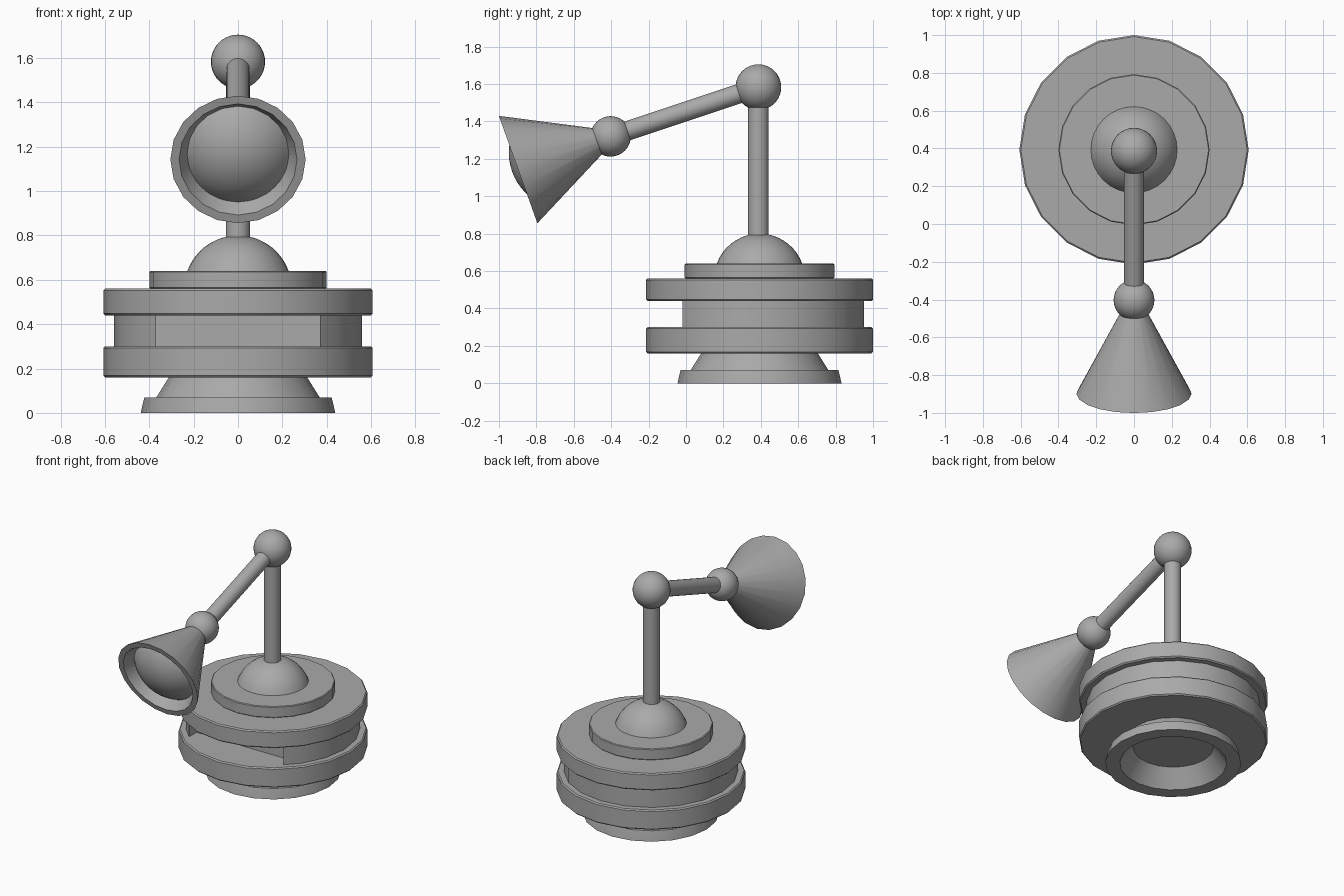
import bpy, bmesh, math
from mathutils import Vector, Matrix

if "Cube" in bpy.data.objects:
    bpy.data.objects.remove(bpy.data.objects["Cube"])

AXIS_Y = 0.393   # the base and pole stand on this line
SIDES = 20

grey = bpy.data.materials.new("grey")
grey.diffuse_color = (0.4, 0.4, 0.4, 1)
grey.use_nodes = True
grey.node_tree.nodes["Principled BSDF"].inputs["Base Color"].default_value = grey.diffuse_color


def finish(name, bm, matrix):
    """Turn a bmesh into a smooth-shaded grey object."""
    bmesh.ops.remove_doubles(bm, verts=bm.verts, dist=1e-5)
    bmesh.ops.recalc_face_normals(bm, faces=bm.faces)
    mesh = bpy.data.meshes.new(name)
    bm.to_mesh(mesh)
    bm.free()
    mesh.materials.append(grey)
    ob = bpy.data.objects.new(name, mesh)
    ob.matrix_world = matrix
    bpy.context.collection.objects.link(ob)
    bpy.ops.object.select_all(action='DESELECT')
    ob.select_set(True)
    bpy.context.view_layer.objects.active = ob
    bpy.ops.object.shade_smooth_by_angle(angle=math.radians(32))
    return ob


def lathe(name, profile, matrix, sides=SIDES):
    """Revolve (radius, height) points around local z."""
    bm = bmesh.new()
    vs = [bm.verts.new((r, 0, z)) for r, z in profile]
    es = [bm.edges.new(p) for p in zip(vs, vs[1:])]
    bmesh.ops.spin(bm, geom=vs + es, cent=(0, 0, 0), axis=(0, 0, 1),
                   angle=math.tau, steps=sides, use_merge=True)
    return finish(name, bm, matrix)


def ball(name, centre, r):
    bm = bmesh.new()
    bmesh.ops.create_uvsphere(bm, u_segments=32, v_segments=20, radius=r)
    return finish(name, bm, Matrix.Translation(centre))


def rod(name, a, b, r):
    a, b = Vector(a), Vector(b)
    d = b - a
    m = Matrix.Translation(a) @ d.to_track_quat('Z', 'Y').to_matrix().to_4x4()
    return lathe(name, [(0, 0), (r, 0), (r, d.length), (0, d.length)], m, 24)


def disc(name, r, z0, z1, b=0.008):
    """Flat disc with lightly eased rims."""
    return lathe(name, [(0, z0), (r - b, z0), (r, z0 + b),
                        (r, z1 - b), (r - b, z1), (0, z1)], base)


base = Matrix.Translation((0, AXIS_Y, 0))

# Hollow foot with a flared rim
lathe("foot", [(0, 0.12), (0.26, 0.12), (0.345, 0), (0.438, 0), (0.436, 0.012),
               (0.422, 0.07), (0.368, 0.07), (0.312, 0.16), (0, 0.16)], base)

# Stacked base discs
disc("lower_disc", 0.607, 0.16, 0.30)
disc("upper_disc", 0.607, 0.44, 0.56)
disc("top_tier", 0.40, 0.56, 0.64, 0.005)

# Core between the discs, with a recess in the front
outline = [(0.56 * math.cos(math.radians(a)), 0.56 * math.sin(math.radians(a)))
           for a in range(-36, 217, 18)]
outline += [(-0.37, -0.413), (-0.37, -0.33), (0.37, -0.33), (0.37, -0.413)]
bm = bmesh.new()
face = bm.faces.new([bm.verts.new((x, y, 0.30)) for x, y in outline])
side = bmesh.ops.extrude_face_region(bm, geom=[face], use_keep_orig=True)
bmesh.ops.translate(bm, vec=(0, 0, 0.14),
                    verts=[g for g in side["geom"] if isinstance(g, bmesh.types.BMVert)])
finish("recessed_core", bm, base)

# Dome: a ball cap on the top tier
R, ZC = 0.243, 0.557
start = math.asin((0.64 - ZC) / R)
cap = [start + (math.pi / 2 - start) * i / 9 for i in range(10)]
lathe("dome", [(R * math.cos(a) if i < 9 else 0, ZC + R * math.sin(a))
               for i, a in enumerate(cap)], base, 32)

# Pole, arm and joints
elbow = Vector((0, 0.387, 1.583))
wrist = Vector((0, -0.403, 1.32))
rod("pole", (0, 0.387, 0.75), elbow, 0.055)
rod("arm", elbow, wrist, 0.052)
ball("elbow_joint", elbow, 0.122)
ball("wrist_joint", wrist, 0.108)

# Lamp shade: local z runs from the open rim back to the wrist
rim = Vector((0, -0.8975, 1.1425))
head = Matrix.Translation(rim) @ (wrist - rim).to_track_quat('Z', 'Y').to_matrix().to_4x4()
lathe("shade", [(0, 0.44), (0.04, 0.44), (0.266, 0), (0.305, 0),
                (0.064, 0.47), (0, 0.47)], head)

# Bulb: shallow ball cap bulging slightly out of the rim
BR, BZ = 0.304, 0.27
edge = math.asin(0.232 / BR)
lathe("bulb", [(BR * math.sin(edge * i / 8), BZ - BR * math.cos(edge * i / 8))
               for i in range(9)], head, 32)
